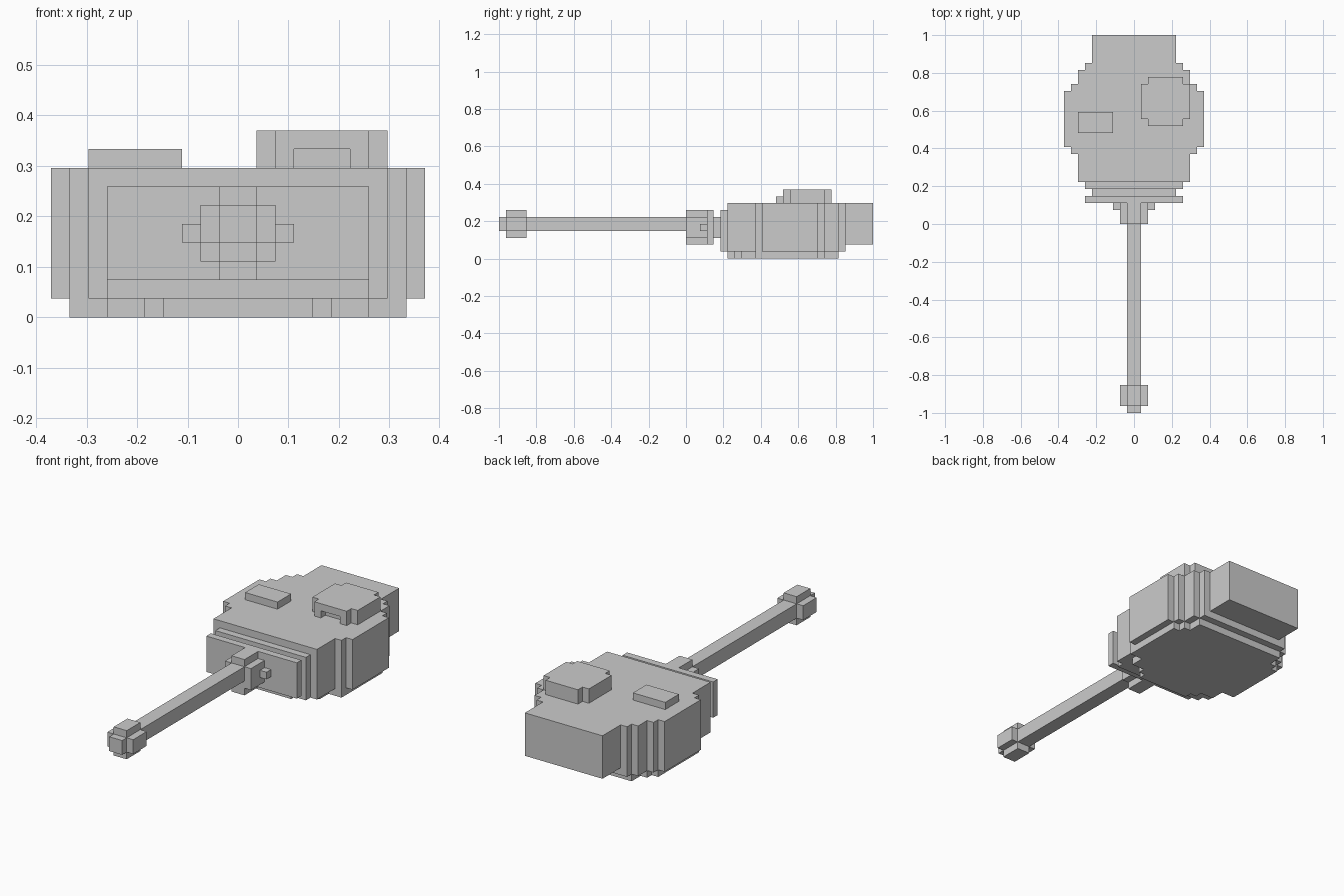
import bpy, bmesh

if "Cube" in bpy.data.objects:
    bpy.data.objects.remove(bpy.data.objects["Cube"])

U = 1 / 27  # one block of the model's grid


def prism(name, outline, z0, z1):
    """Extrude a flat outline (grid units) from z0 up to z1."""
    bm = bmesh.new()
    face = bm.faces.new([bm.verts.new((x * U, y * U, z0 * U)) for x, y in outline])
    top = bmesh.ops.extrude_face_region(bm, geom=[face])["geom"]
    bmesh.ops.translate(bm, vec=(0, 0, (z1 - z0) * U),
                        verts=[v for v in top if isinstance(v, bmesh.types.BMVert)])
    bmesh.ops.recalc_face_normals(bm, faces=bm.faces)
    mesh = bpy.data.meshes.new(name)
    bm.to_mesh(mesh)
    bm.free()
    obj = bpy.data.objects.new(name, mesh)
    bpy.context.collection.objects.link(obj)
    return obj


def box(name, x0, x1, y0, y1, z0, z1):
    return prism(name, [(x0, y0), (x1, y0), (x1, y1), (x0, y1)], z0, z1)


def stepped(name, bands, z0, z1, cx=0):
    """Symmetric stepped outline from (y_start, y_end, half_width) bands."""
    side = [(w, y) for y0, y1, w in bands for y in (y0, y1)]
    outline = [(cx + w, y) for w, y in side] + [(cx - w, y) for w, y in reversed(side)]
    return prism(name, outline, z0, z1)


# Turret body, bustle and turret ring
stepped("turret_body", [(6, 10, 8), (10, 11, 9), (11, 19, 10), (19, 20, 9),
                        (20, 22, 8), (22, 23, 7)], 1, 8)
box("rear_bustle", -6, 6, 23, 27, 2, 8)
stepped("turret_ring", [(6, 7, 4), (7, 8, 5), (8, 10, 7), (10, 19, 9),
                        (19, 20, 8), (20, 22, 7)], 0, 1)

# Front plates
box("front_plate", -7, 7, 5, 6, 1, 7)
box("shield_neck", -6, 6, 4, 5, 3, 6)
box("gun_shield", -7, 7, 3, 4, 2, 7)

# Cross-shaped gun mount
box("mount_upright", -1, 1, 0, 3, 2, 7)
box("mount_core", -2, 2, 0, 3, 3, 6)
box("mount_pins", -3, 3, 2, 3, 4, 5)

# Barrel and muzzle brake
box("barrel", -1, 1, -27, 0, 4, 6)
box("muzzle_upright", -1, 1, -26, -23, 3, 7)
box("muzzle_crossbar", -2, 2, -26, -23, 4, 6)

# Cupola with a vision slot in its front, and the flat hatch
cupola = [(14, 15, 2.5), (15, 20, 3.5), (20, 21, 2.5)]
stepped("cupola_top", cupola, 9, 10, cx=4.5)
prism("cupola_base", [(2, 14), (3, 14), (3, 15), (6, 15), (6, 14), (7, 14), (7, 15),
                      (8, 15), (8, 20), (7, 20), (7, 21), (2, 21), (2, 20), (1, 20),
                      (1, 15), (2, 15)], 8, 9)
box("hatch", -8, -3, 13, 16, 8, 9)
